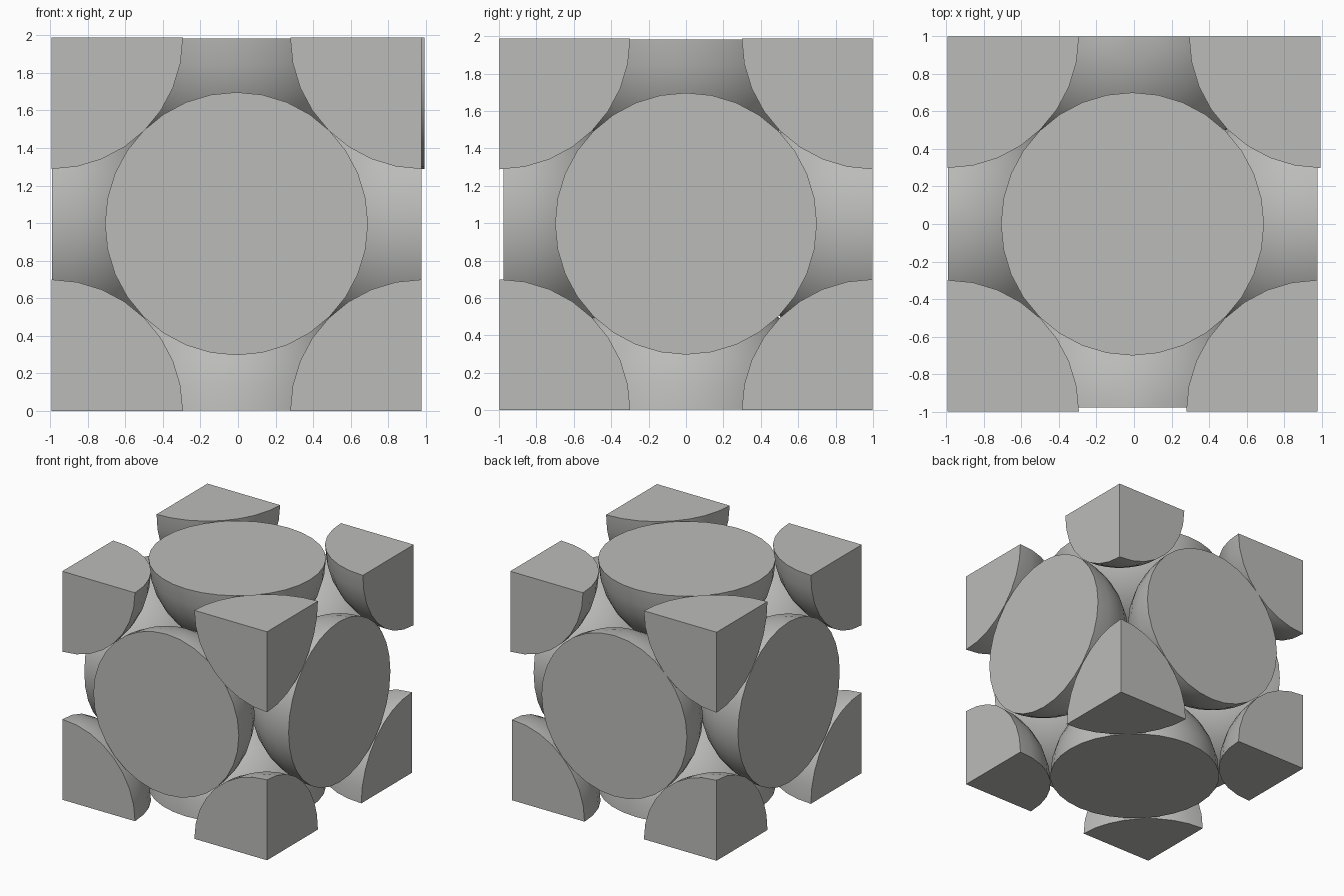
import bpy, bmesh, math
from mathutils import Vector

if "Cube" in bpy.data.objects:
    bpy.data.objects.remove(bpy.data.objects["Cube"])

R = 0.70

grey = bpy.data.materials.new("light grey")
grey.diffuse_color = (0.5, 0.5, 0.485, 1)
grey.use_nodes = True
grey.node_tree.nodes["Principled BSDF"].inputs["Base Color"].default_value = grey.diffuse_color


def cut_ball(name, centre, normals):
    """Ball at centre, sliced flat through its middle along each outward normal."""
    bm = bmesh.new()
    bmesh.ops.create_uvsphere(bm, u_segments=32, v_segments=16, radius=R)
    for n in normals:
        geom = bm.verts[:] + bm.edges[:] + bm.faces[:]
        bmesh.ops.bisect_plane(bm, geom=geom, dist=1e-4, plane_co=(0, 0, 0),
                               plane_no=n, clear_outer=True)
        rim = [e for e in bm.edges if e.is_boundary]
        bmesh.ops.holes_fill(bm, edges=rim, sides=0)
    bmesh.ops.recalc_face_normals(bm, faces=bm.faces)
    mesh = bpy.data.meshes.new(name)
    bm.to_mesh(mesh)
    bm.free()
    mesh.materials.append(grey)
    ob = bpy.data.objects.new(name, mesh)
    ob.location = centre
    bpy.context.collection.objects.link(ob)
    bpy.ops.object.select_all(action='DESELECT')
    ob.select_set(True)
    bpy.context.view_layer.objects.active = ob
    bpy.ops.object.shade_smooth_by_angle(angle=math.radians(35))


# Half balls in the middle of each face of the cell
MX, MZ = -0.008, 0.997
halves = {
    "left_half_ball": ((-0.99, 0, MZ), (-1, 0, 0)),
    "right_half_ball": ((0.977, 0, MZ), (1, 0, 0)),
    "front_half_ball": ((MX, -0.977, MZ), (0, -1, 0)),
    "back_half_ball": ((MX, 0.998, MZ), (0, 1, 0)),
    "bottom_half_ball": ((MX, 0, 0.003), (0, 0, -1)),
    "top_half_ball": ((MX, 0, 1.983), (0, 0, 1)),
}
for name, (centre, normal) in halves.items():
    cut_ball(name, centre, [normal])

# Eighth balls in the corners; the back right top one sits slightly further out
for sx, side in ((-1, "left"), (1, "right")):
    for sy, depth in ((-1, "front"), (1, "back")):
        for sz, level in ((-1, "bottom"), (1, "top")):
            x = -0.993 if sx < 0 else 0.978
            if (sx, sy, sz) == (1, 1, 1):
                x = 0.993
            centre = Vector((x, sy * 0.998, 0 if sz < 0 else 1.988))
            cut_ball(f"{depth}_{side}_{level}_corner", centre,
                     [(sx, 0, 0), (0, sy, 0), (0, 0, sz)])
